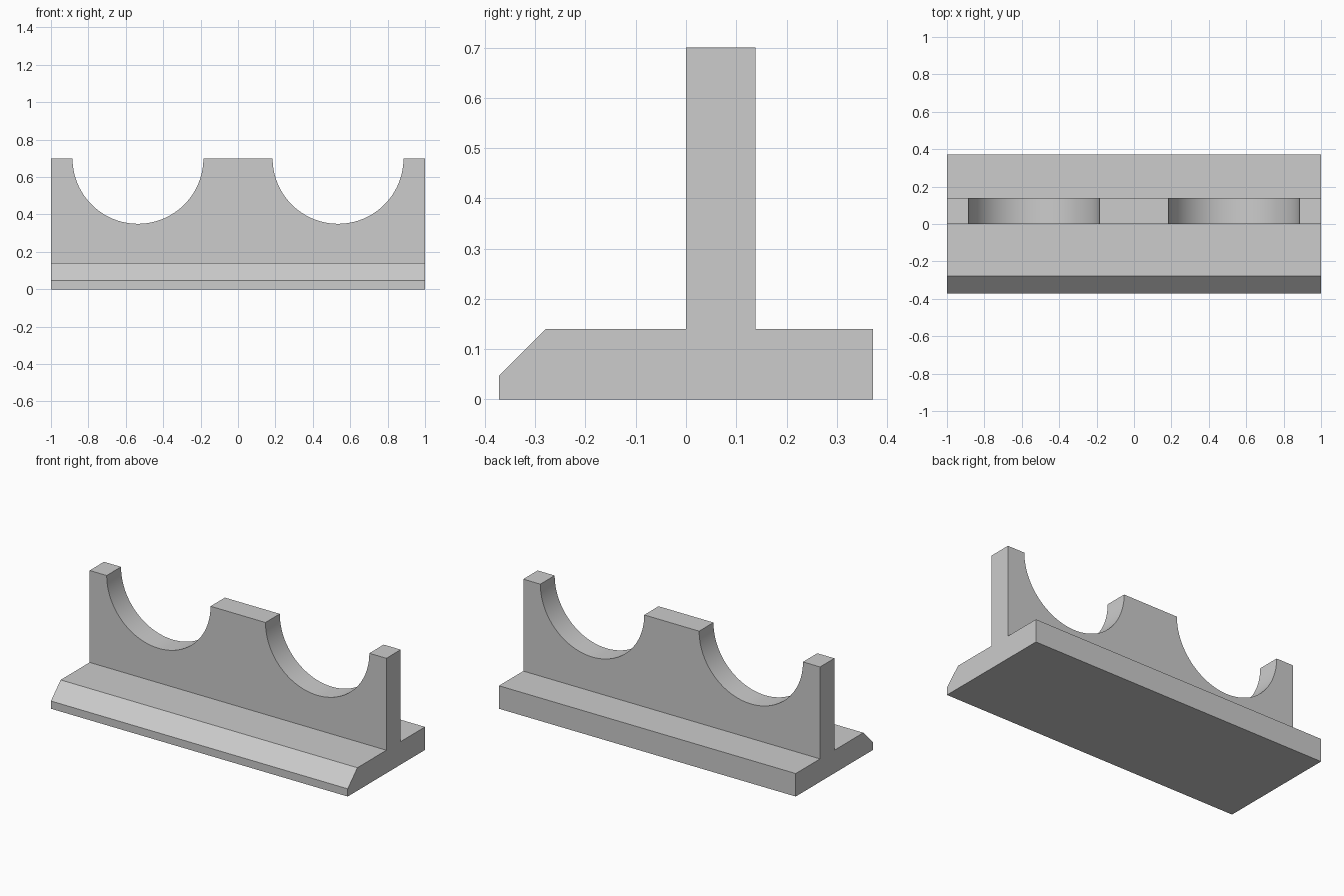
import bpy
import bmesh
from math import pi, cos, sin, radians
from mathutils import Vector

cube = bpy.data.objects.get("Cube")
if cube:
    bpy.data.objects.remove(cube, do_unlink=True)

grey = bpy.data.materials.new("light grey")
grey.use_nodes = True
colour = (0.604, 0.604, 0.604, 1)
grey.diffuse_color = colour
grey.node_tree.nodes["Principled BSDF"].inputs["Base Color"].default_value = colour


def prism(name, outline, sweep):
    """Extrude a closed outline of 3D points along the sweep vector."""
    bm = bmesh.new()
    face = bm.faces.new([bm.verts.new(p) for p in outline])
    grown = bmesh.ops.extrude_face_region(bm, geom=[face], use_keep_orig=True)
    moved = [g for g in grown["geom"] if isinstance(g, bmesh.types.BMVert)]
    bmesh.ops.translate(bm, verts=moved, vec=Vector(sweep))
    bmesh.ops.recalc_face_normals(bm, faces=bm.faces)
    mesh = bpy.data.meshes.new(name)
    bm.to_mesh(mesh)
    bm.free()
    obj = bpy.data.objects.new(name, mesh)
    obj.data.materials.append(grey)
    bpy.context.collection.objects.link(obj)
    return obj


HEIGHT, BASE, DEPTH, WALL = 0.70, 0.14, 0.372, 0.138
CRADLE_X, RADIUS, STEPS = 0.535, 0.35, 48

# Chamfered base and upright wall as one inverted T section
section = [(-DEPTH, 0), (DEPTH, 0), (DEPTH, BASE), (WALL, BASE), (WALL, HEIGHT),
           (0, HEIGHT), (0, BASE), (-0.279, BASE), (-DEPTH, 0.047)]
bracket = prism("cradle_bracket", [(-1, y, z) for y, z in section], (2, 0, 0))

# Two half-round cradles cut into the top of the wall
for side in (-1, 1):
    arc = [(CRADLE_X * side + RADIUS * cos(a), HEIGHT + RADIUS * sin(a))
           for a in (pi + pi * i / STEPS for i in range(STEPS + 1))]
    arc = [(arc[0][0], 1)] + arc + [(arc[-1][0], 1)]
    cutter = prism("cradle_cutter", [(x, -0.1, z) for x, z in arc], (0, 0.4, 0))
    cutter.hide_render = True
    cut = bracket.modifiers.new("cradle", "BOOLEAN")
    cut.operation, cut.solver, cut.object = "DIFFERENCE", "EXACT", cutter
    bpy.context.view_layer.objects.active = bracket
    bpy.ops.object.modifier_apply(modifier=cut.name)
    bpy.data.objects.remove(cutter, do_unlink=True)

# Smooth cradle walls with crisp edges
bpy.ops.object.select_all(action="DESELECT")
bracket.select_set(True)
bpy.context.view_layer.objects.active = bracket
bpy.ops.object.shade_smooth_by_angle(angle=radians(30))
